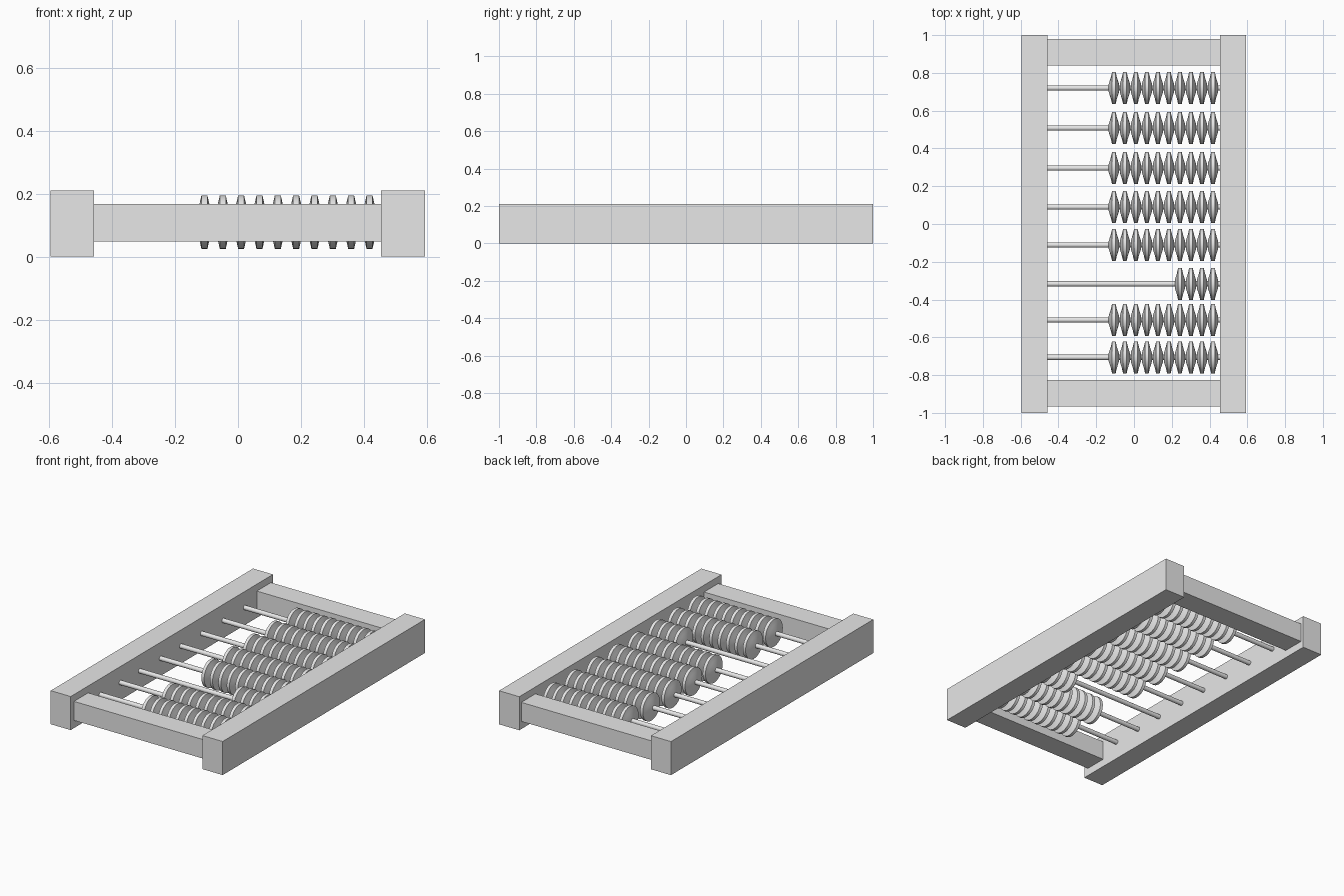
import bpy
import bmesh
import math

cube = bpy.data.objects.get("Cube")
if cube:
    bpy.data.objects.remove(cube, do_unlink=True)

grey = bpy.data.materials.new("plain_grey")
grey.use_nodes = True
COLOR = (0.8, 0.8, 0.8, 1)
grey.diffuse_color = COLOR
grey.node_tree.nodes["Principled BSDF"].inputs["Base Color"].default_value = COLOR

ROD_Z = 0.11
INNER_LEFT, INNER_RIGHT = 0.454, -0.458
SEGMENTS = 32


def finish(name, bm):
    bmesh.ops.recalc_face_normals(bm, faces=bm.faces)
    mesh = bpy.data.meshes.new(name)
    bm.to_mesh(mesh)
    bm.free()
    mesh.materials.append(grey)
    obj = bpy.data.objects.new(name, mesh)
    bpy.context.collection.objects.link(obj)
    return obj


def box(name, low, high):
    bm = bmesh.new()
    bmesh.ops.create_cube(bm, size=1)
    for v in bm.verts:
        v.co = [a + (b - a) * (c + 0.5) for a, b, c in zip(low, high, v.co)]
    return finish(name, bm)


def lathe(name, profiles, y):
    """Turn closed-ended (x, radius) profiles around the rod axis."""
    bm = bmesh.new()
    for profile in profiles:
        rings = []
        for x, r in profile:
            angles = [math.tau * i / SEGMENTS for i in range(SEGMENTS)]
            rings.append([bm.verts.new((x, y + r * math.cos(a), ROD_Z + r * math.sin(a)))
                          for a in angles])
        for a, b in zip(rings, rings[1:]):
            for i in range(SEGMENTS):
                j = (i + 1) % SEGMENTS
                bm.faces.new((a[i], a[j], b[j], b[i]))
        bm.faces.new(rings[0])
        bm.faces.new(rings[-1])
    obj = finish(name, bm)
    bpy.ops.object.select_all(action="DESELECT")
    obj.select_set(True)
    bpy.context.view_layer.objects.active = obj
    bpy.ops.object.shade_smooth_by_angle(angle=math.radians(35))
    return obj


# Frame: two tall side rails and two lower end bars
box("left_rail", (INNER_LEFT, -1, 0), (0.594, 1, 0.21))
box("right_rail", (-0.596, -1, 0), (INNER_RIGHT, 1, 0.21))
box("back_bar", (INNER_RIGHT, 0.84, 0.048), (INNER_LEFT, 0.98, 0.167))
box("front_bar", (INNER_RIGHT, -0.967, 0.048), (INNER_LEFT, -0.827, 0.167))

# Rods, each with a row of tapered disc beads pushed to the left rail
half = [(0.027, 0.022), (0.016, 0.056), (0.0095, 0.085)]
bead = [(-x, r) for x, r in half] + half[::-1]
rows = [(0.72, 10), (0.508, 10), (0.296, 10), (0.09, 10),
        (-0.111, 10), (-0.317, 4), (-0.508, 10), (-0.706, 10)]
for n, (y, count) in enumerate(rows, 1):
    lathe(f"rod_{n}", [[(INNER_RIGHT - 0.01, 0.014), (INNER_LEFT + 0.01, 0.014)]], y)
    centres = [0.418 - 0.0583 * i for i in range(count)]
    lathe(f"bead_row_{n}", [[(c + x, r) for x, r in bead] for c in centres], y)
